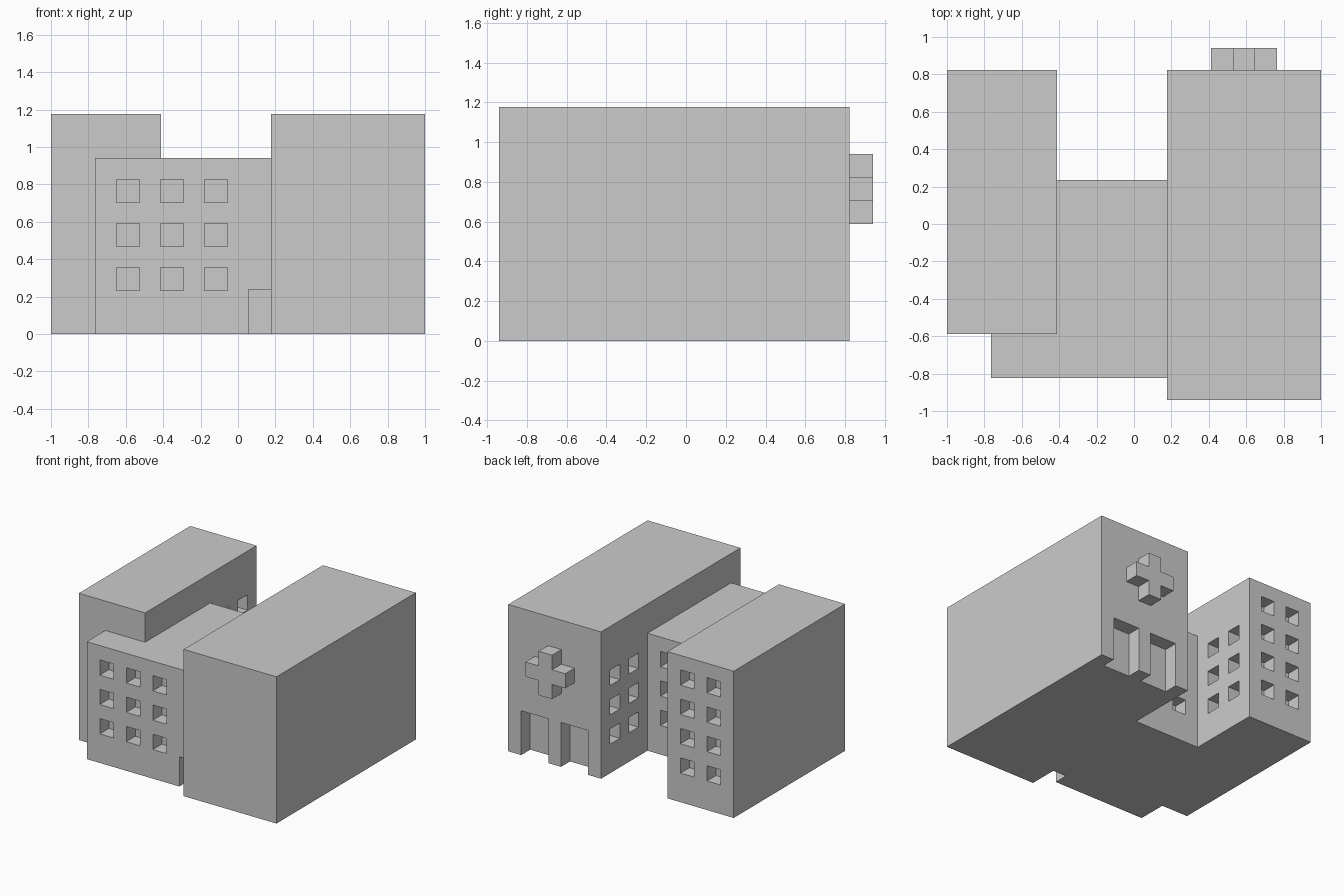
import bpy, bmesh
from mathutils import Vector

if "Cube" in bpy.data.objects:
    bpy.data.objects.remove(bpy.data.objects["Cube"])

U = 2 / 17            # the whole model sits on a 17 x 16 module grid
PAD, DEPTH, OUT = 0.02, 0.97, 0.5
ORIGIN = Vector((8.5, 8, 0))


def boxes(name, cells):
    """One object made of boxes given as (low corner, high corner) in modules."""
    bm = bmesh.new()
    for lo, hi in cells:
        lo, hi = Vector(lo), Vector(hi)
        made = bmesh.ops.create_cube(bm, size=1)
        for v in made["verts"]:
            v.co = Vector([lo[i] if v.co[i] < 0 else hi[i] for i in range(3)])
            v.co = (v.co - ORIGIN) * U
    bmesh.ops.recalc_face_normals(bm, faces=bm.faces)
    return link(name, bm)


def link(name, bm):
    mesh = bpy.data.meshes.new(name)
    bm.to_mesh(mesh)
    bm.free()
    obj = bpy.data.objects.new(name, mesh)
    bpy.context.collection.objects.link(obj)
    return obj


def boolean(target, tool, operation):
    mod = target.modifiers.new(operation.lower(), 'BOOLEAN')
    mod.operation, mod.solver, mod.object = operation, 'EXACT', tool
    bpy.context.view_layer.objects.active = target
    bpy.ops.object.modifier_apply(modifier=mod.name)
    bpy.data.objects.remove(tool)


def recess(axis, wall, sign, start, z, width=1, height=1):
    """Opening in a wall; axis is the wall normal, sign its outward side."""
    lo, hi = [0, 0, z - PAD], [0, 0, z + height + PAD]
    if z == 0:
        lo[2] = -OUT
    depth = sorted((wall - sign * DEPTH, wall + sign * OUT))
    lo[axis], hi[axis] = depth
    lo[1 - axis], hi[1 - axis] = start - PAD, start + width + PAD
    return lo, hi


def windows(axis, wall, sign, columns, rows):
    return [recess(axis, wall, sign, c, z) for c in columns for z in rows]


# Building wings
left_wing = boxes("left_wing", [((0, 3, 0), (5, 15, 10))])
middle_wing = boxes("middle_wing", [((2, 1, 0), (10, 10, 8))])
right_wing = boxes("right_wing", [((10, 0, 0), (17, 15, 10))])

# Left wing: back windows and courtyard windows
boolean(left_wing, boxes("left_cutter",
        windows(1, 15, 1, (1, 3), (2, 4, 6, 8)) +
        windows(0, 5, 1, (11, 13), (2, 4, 6))), 'DIFFERENCE')

# Middle wing: front windows, courtyard windows and front door
boolean(middle_wing, boxes("middle_cutter",
        windows(1, 1, -1, (3, 5, 7), (2, 4, 6)) +
        windows(1, 10, 1, (6, 8), (2, 4, 6)) +
        [recess(1, 1, -1, 9, 0, 1.5, 2)]), 'DIFFERENCE')

# Right wing: courtyard windows and two back entrances
boolean(right_wing, boxes("right_cutter",
        windows(0, 10, -1, (11, 13), (2, 4, 6)) +
        [recess(1, 15, 1, x, 0, 2, 3) for x in (11, 14)]), 'DIFFERENCE')

# Join the wings into one shell
boolean(right_wing, middle_wing, 'UNION')
boolean(right_wing, left_wing, 'UNION')
right_wing.name = "building"

# Raised plus sign on the back wall, an extruded outline
outline = [(1, 0), (2, 0), (2, 1), (3, 1), (3, 2), (2, 2),
           (2, 3), (1, 3), (1, 2), (0, 2), (0, 1), (1, 1)]
bm = bmesh.new()
face = bm.faces.new([bm.verts.new((Vector((12 + x, 15, 5 + z)) - ORIGIN) * U)
                     for x, z in outline])
grown = bmesh.ops.extrude_face_region(bm, geom=[face])["geom"]
bmesh.ops.translate(bm, vec=(0, U, 0),
                    verts=[g for g in grown if isinstance(g, bmesh.types.BMVert)])
bmesh.ops.recalc_face_normals(bm, faces=bm.faces)
link("plus_sign", bm)
